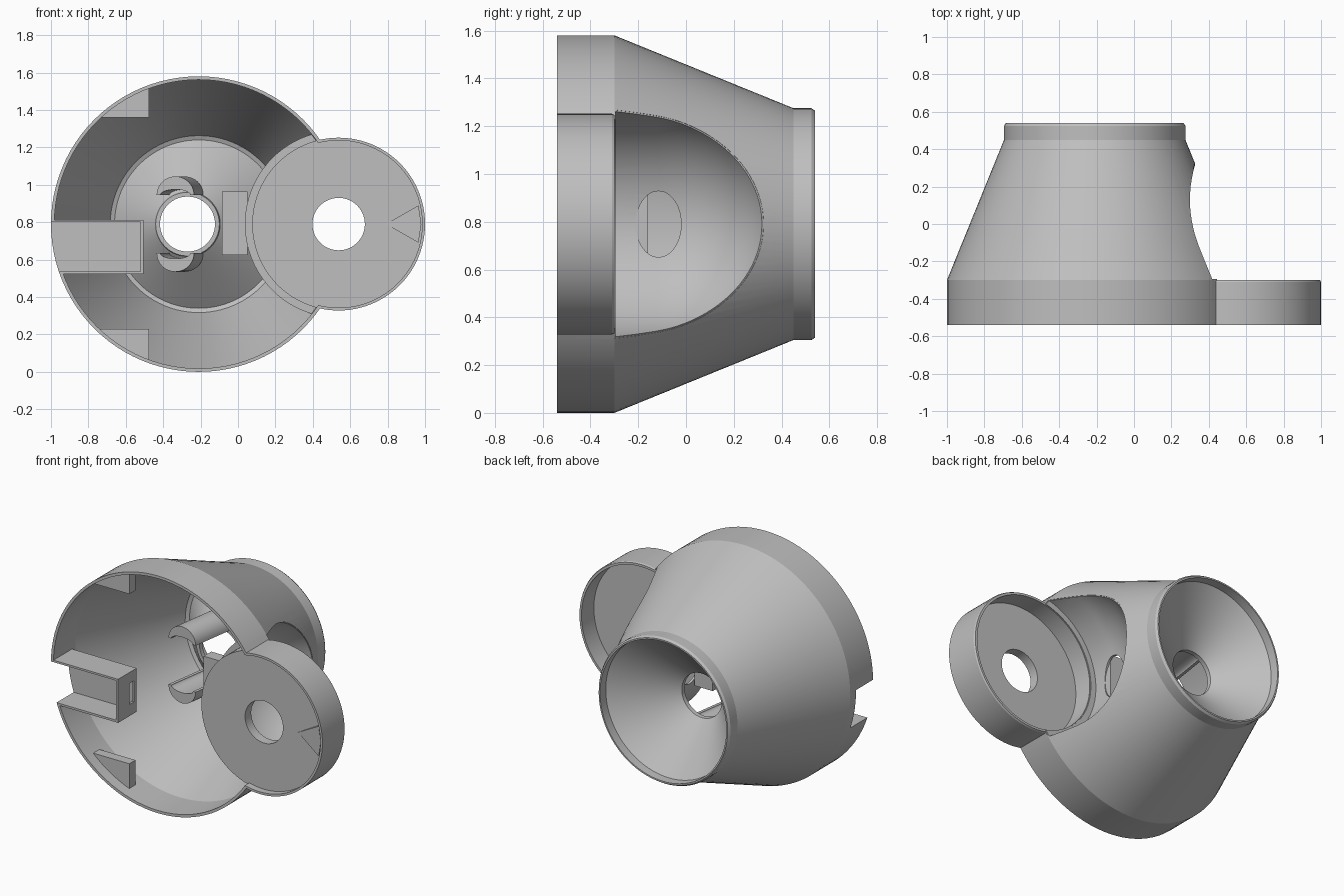
import bpy, bmesh, math

cube = bpy.data.objects.get("Cube")
if cube:
    bpy.data.objects.remove(cube, do_unlink=True)

grey = bpy.data.materials.new("light grey plastic")
grey.use_nodes = True
grey.diffuse_color = (0.52, 0.52, 0.52, 1)
grey.node_tree.nodes["Principled BSDF"].inputs["Base Color"].default_value = (0.52, 0.52, 0.52, 1)

MAIN_X, CUP_X, MID = -0.21, 0.538, 0.79
HOLE_X = -0.27


def make(name, bm):
    bmesh.ops.recalc_face_normals(bm, faces=bm.faces)
    mesh = bpy.data.meshes.new(name)
    bm.to_mesh(mesh)
    bm.free()
    mesh.materials.append(grey)
    obj = bpy.data.objects.new(name, mesh)
    bpy.context.collection.objects.link(obj)
    return obj


def lathe(name, profile, cx, closed=True, n=96, shift=None):
    """Spin (radius, y) points about a y-parallel axis."""
    bm = bmesh.new()
    rings = []
    for r, y in profile:
        dx = shift(r) if shift else 0
        rings.append([bm.verts.new((cx + dx + r * math.cos(math.tau * i / n), y,
                                    MID + r * math.sin(math.tau * i / n))) for i in range(n)])
    pairs = list(zip(rings, rings[1:]))
    if closed:
        pairs.append((rings[-1], rings[0]))
    else:
        bm.faces.new(rings[0])
        bm.faces.new(rings[-1])
    for a, b in pairs:
        for i in range(n):
            j = (i + 1) % n
            bm.faces.new((a[i], a[j], b[j], b[i]))
    return make(name, bm)


def box(name, x, y, z):
    bm = bmesh.new()
    bmesh.ops.create_cube(bm, size=1)
    for v in bm.verts:
        v.co = [lo + (c + 0.5) * (hi - lo) for c, (lo, hi) in zip(v.co, (x, y, z))]
    return make(name, bm)


def prism(name, outline, y0, y1, shear=0):
    """Extrude an (x, z) outline along y, sliding the back end in x."""
    bm = bmesh.new()
    front = [bm.verts.new((x, y0, z)) for x, z in outline]
    back = [bm.verts.new((x + shear, y1, z)) for x, z in outline]
    bm.faces.new(front)
    bm.faces.new(back)
    for i in range(len(front)):
        j = (i + 1) % len(front)
        bm.faces.new((front[i], front[j], back[j], back[i]))
    return make(name, bm)


def boolean(obj, cutter, operation):
    cutter.hide_render = True
    mod = obj.modifiers.new("cut", "BOOLEAN")
    mod.operation, mod.object, mod.solver = operation, cutter, "EXACT"
    bpy.context.view_layer.update()
    bpy.context.view_layer.objects.active = obj
    bpy.ops.object.modifier_apply(modifier=mod.name)


def dome(radius, centre_y, steps=24):
    top = math.radians(84)
    return [(radius * math.cos(top * i / steps), centre_y + radius * math.sin(top * i / steps))
            for i in range(steps + 1)]


# Helper solids
core = lathe("core_helper", [(0.788, -0.56), (0.788, -0.30), (0.483, 0.45), (0.483, 0.53)],
             MAIN_X, closed=False)
mouth = lathe("mouth_helper", [(0.772, -0.6), (0.772, -0.494)], MAIN_X, closed=False)
pocket = lathe("pocket_helper", [(0.454, -0.6), (0.454, -0.30), (0.493, -0.30)] + dome(0.493, -0.12),
               CUP_X, closed=False)
slot = box("slot_helper", (-1.2, -0.52), (-0.6, -0.36), (0.537, 0.8))
window = box("window_helper", (-0.6, -0.4), (-0.42, -0.375), (0.6, 0.74))
ring = [math.tau * i / 48 for i in range(48)]
oval = prism("oval_helper", [(0.095 * math.cos(a), 0.138 * math.sin(a)) for a in ring], -0.15, 0.15)
for v in oval.data.vertices:
    x, y, z = v.co
    v.co = (0.08 - y, x - 0.115, MID + z)

# Cone housing with the inward funnel and its off-centre neck
housing = lathe("cone_housing", [
    (0.79, -0.54), (0.79, -0.30), (0.485, 0.45), (0.485, 0.525), (0.475, 0.54), (0.465, 0.54),
    (0.465, 0.48), (0.147, 0.22), (0.147, 0.19), (0.17, 0.19), (0.175, 0.205),
    (0.45, 0.43), (0.473, 0.42), (0.772, -0.31), (0.772, -0.54)],
    MAIN_X, shift=lambda r: HOLE_X - MAIN_X if r < 0.2 else 0)
boolean(housing, pocket, "DIFFERENCE")
boolean(housing, slot, "DIFFERENCE")

# Side bowl sunk into the housing, with an oval opening
bowl = lathe("side_bowl", [(0.447, -0.305), (0.501, -0.305)] + dome(0.501, -0.12)
             + dome(0.486, -0.12)[::-1] + [(0.486, -0.295), (0.447, -0.295)], CUP_X)
boolean(bowl, oval, "DIFFERENCE")
boolean(bowl, core, "INTERSECT")

# Round cup with a recessed pierced plate, its wall lowered inside the housing
cup = lathe("side_cup", [(0.462, -0.54), (0.462, -0.31), (0.457, -0.30), (0.442, -0.30),
                         (0.442, -0.43), (0.14, -0.43), (0.14, -0.495),
                         (0.447, -0.495), (0.447, -0.54)], CUP_X)
boolean(cup, mouth, "DIFFERENCE")

# Pointer wedge rising toward the cup wall
pointer = prism("cup_pointer", [(0.79, MID), (0.965, MID + 0.1), (0.98, MID), (0.965, MID - 0.1)],
                -0.53, -0.49)
for v in pointer.data.vertices:
    if v.co.x < 0.8 and v.co.y < -0.5:
        v.co.y = -0.497

# Channel pushed in from the rim, with a window in its end wall
channel = box("rim_channel", (-1.1, -0.505), (-0.54, -0.345), (0.523, 0.813))
boolean(channel, slot, "DIFFERENCE")
boolean(channel, window, "DIFFERENCE")
boolean(channel, core, "INTERSECT")

# Corner lugs inside the rim
parts = [housing, bowl, cup, pointer, channel]
for label, z in (("upper", (1.36, 1.7)), ("lower", (-0.1, 0.23))):
    lug = box(label + "_lug", (-1.0, -0.475), (-0.465, -0.40), z)
    boolean(lug, core, "INTERSECT")
    parts.append(lug)

# Crescent arms above and below the neck
for label, side in (("upper", 1), ("lower", -1)):
    angles = [math.pi * i / 20 for i in range(21)]
    outline = [(-0.335 + 0.1 * math.cos(a), MID + side * (0.155 + 0.1 * math.sin(a))) for a in angles]
    outline += [(-0.335 + 0.08 * math.cos(a), MID + side * (0.155 + 0.03 * math.sin(a)))
                for a in angles[::-1]]
    parts.append(prism(label + "_arm", outline, -0.11, 0.225, shear=0.05))

# Stop block behind the bowl opening
parts.append(box("stop_block", (-0.085, 0.05), (-0.24, -0.16), (0.625, 0.965)))

for helper in (core, mouth, pocket, slot, window, oval):
    bpy.data.objects.remove(helper, do_unlink=True)

bpy.ops.object.select_all(action="DESELECT")
for obj in parts:
    obj.select_set(True)
bpy.context.view_layer.objects.active = housing
bpy.ops.object.shade_smooth_by_angle(angle=math.radians(20))
